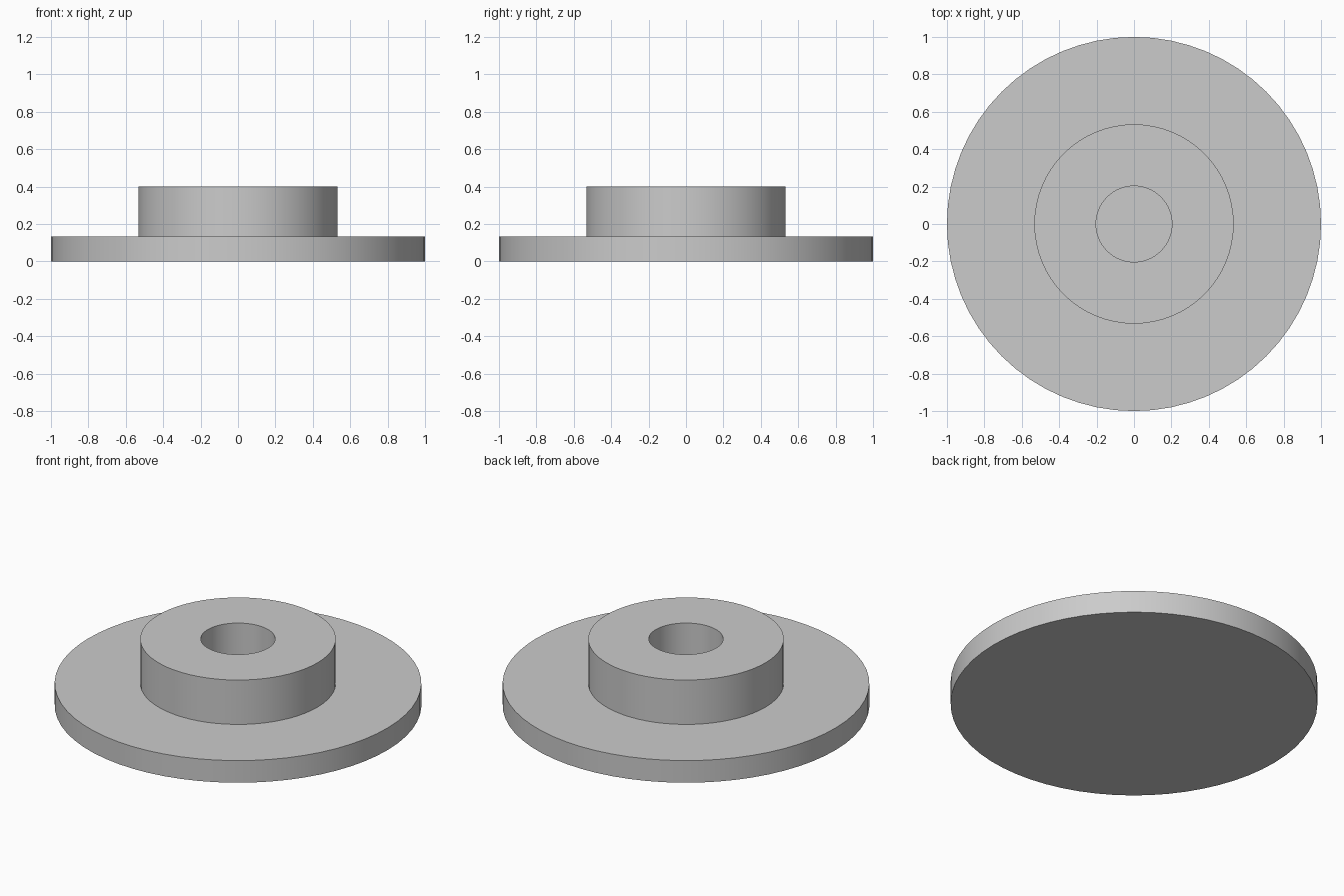
import bpy
import bmesh
import math

SEGMENTS = 64

cube = bpy.data.objects.get("Cube")
if cube:
    bpy.data.objects.remove(cube, do_unlink=True)

# Single plain grey
grey = bpy.data.materials.new("plain grey")
grey.use_nodes = True
colour = (0.6, 0.6, 0.6, 1)
grey.diffuse_color = colour
grey.node_tree.nodes["Principled BSDF"].inputs["Base Color"].default_value = colour


def lathe(name, profile):
    """Revolve an (r, z) profile about the z axis."""
    bm = bmesh.new()
    verts = [bm.verts.new((r, 0, z)) for r, z in profile]
    edges = [bm.edges.new(pair) for pair in zip(verts, verts[1:])]
    bmesh.ops.spin(bm, geom=verts + edges, cent=(0, 0, 0), axis=(0, 0, 1),
                   angle=math.tau, steps=SEGMENTS, use_duplicate=False)
    bmesh.ops.remove_doubles(bm, verts=bm.verts, dist=0.0001)
    bmesh.ops.recalc_face_normals(bm, faces=bm.faces)
    mesh = bpy.data.meshes.new(name)
    bm.to_mesh(mesh)
    bm.free()
    mesh.materials.append(grey)
    obj = bpy.data.objects.new(name, mesh)
    bpy.context.collection.objects.link(obj)
    bpy.ops.object.select_all(action='DESELECT')
    obj.select_set(True)
    bpy.context.view_layer.objects.active = obj
    bpy.ops.object.shade_smooth_by_angle(angle=math.radians(30))
    return obj


# Flange disc, raised hub and blind centre bore as one closed solid
RIM, HUB, BORE = 1.0, 0.533, 0.203
FLANGE_TOP, HUB_TOP = 0.133, 0.4
lathe("flanged_hub", [
    (0, 0), (RIM, 0), (RIM, FLANGE_TOP),
    (HUB, FLANGE_TOP), (HUB, HUB_TOP),
    (BORE, HUB_TOP), (BORE, FLANGE_TOP), (0, FLANGE_TOP),
])
